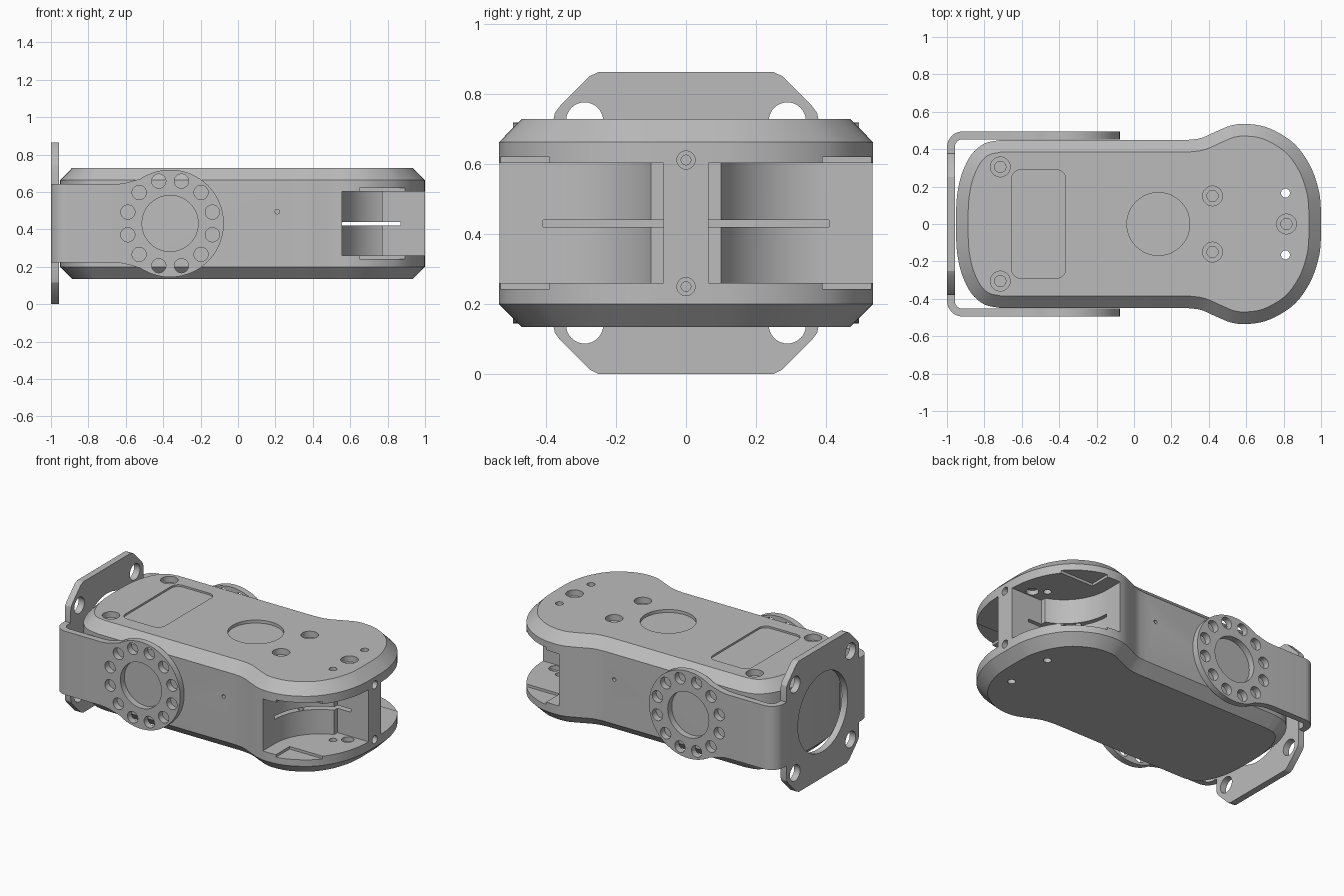
import bpy, bmesh, math
from mathutils import Vector

if "Cube" in bpy.data.objects:
    bpy.data.objects.remove(bpy.data.objects["Cube"], do_unlink=True)

grey = bpy.data.materials.new("light_grey")
grey.use_nodes = True
grey.diffuse_color = (0.5, 0.5, 0.5, 1)
grey.node_tree.nodes["Principled BSDF"].inputs["Base Color"].default_value = (0.5, 0.5, 0.5, 1)

MID = 0.432  # height of the horizontal symmetry plane
AXES = {"x": lambda u, v, w: (w, u, v),
        "y": lambda u, v, w: (u, w, v),
        "z": lambda u, v, w: (u, v, w)}


def loft(name, rings, axis="z"):
    """Closed solid through rings of (points, level)."""
    bm = bmesh.new()
    loops = [[bm.verts.new(AXES[axis](u, v, w)) for u, v in pts] for pts, w in rings]
    n = len(loops[0])
    for a, b in zip(loops, loops[1:]):
        for i in range(n):
            j = (i + 1) % n
            bm.faces.new((a[i], a[j], b[j], b[i]))
    bm.faces.new(loops[0][::-1])
    bm.faces.new(loops[-1])
    bmesh.ops.recalc_face_normals(bm, faces=bm.faces[:])
    mesh = bpy.data.meshes.new(name)
    bm.to_mesh(mesh)
    bm.free()
    mesh.materials.append(grey)
    ob = bpy.data.objects.new(name, mesh)
    bpy.context.collection.objects.link(ob)
    return ob


def prism(pts, lo, hi, axis="z", name="cutter"):
    return loft(name, [(pts, lo), (pts, hi)], axis)


def arc(cu, cv, r, start, end, n):
    return [(cu + r * math.cos(math.radians(start + (end - start) * i / n)),
             cv + r * math.sin(math.radians(start + (end - start) * i / n))) for i in range(n + 1)]


def cylinder(cu, cv, r, lo, hi, axis="z", n=32):
    return prism(arc(cu, cv, r, 0, 360, n)[:-1], lo, hi, axis)


def rect(u0, u1, v0, v1):
    return [(u0, v0), (u1, v0), (u1, v1), (u0, v1)]


def combine(target, tool, operation="DIFFERENCE"):
    mod = target.modifiers.new("boolean", "BOOLEAN")
    mod.operation, mod.solver, mod.object = operation, "EXACT", tool
    bpy.context.view_layer.objects.active = target
    bpy.ops.object.modifier_apply(modifier=mod.name)
    bpy.data.objects.remove(tool, do_unlink=True)


def spline(pts, steps=4):
    """Smooth curve through the points."""
    p = [Vector(q) for q in pts]
    p = [2 * p[0] - p[1]] + p + [2 * p[-1] - p[-2]]
    out = []
    for a, b, c, d in zip(p, p[1:], p[2:], p[3:]):
        for k in range(steps):
            t = k / steps
            out.append(0.5 * (2 * b + (c - a) * t + (2 * a - 5 * b + 4 * c - d) * t * t
                              + (3 * b - a - 3 * c + d) * t ** 3))
    return out + [p[-2]]


def inset(pts, dist):
    out = []
    for i, p in enumerate(pts):
        t = (pts[(i + 1) % len(pts)] - pts[i - 1]).normalized()
        out.append(p + Vector((t.y, -t.x)) * dist)
    return out


# Body: rounded outline with a flared end and chamfered top and bottom
half = (spline([(-0.952, 0.06), (-0.945, 0.16), (-0.92, 0.27), (-0.87, 0.37), (-0.80, 0.43), (-0.71, 0.45)])
        + spline([(0.29, 0.45), (0.36, 0.46), (0.44, 0.495), (0.52, 0.527), (0.6, 0.535), (0.7, 0.52),
                  (0.8, 0.472), (0.88, 0.405), (0.95, 0.295), (0.99, 0.17), (1.0, 0.07)]))
outline = half + [Vector((p.x, -p.y)) for p in reversed(half)]
small = inset(outline, 0.065)
body = loft("body", [(small, 0.135), (outline, 0.2), (outline, 0.663), (small, 0.729)])
TOP = 0.729

# Side pockets with a concave wall, leaving a central web
for s in (1, -1):
    wall = arc(0.885, 0.41, 0.33, 180, 250, 20)
    pocket = [(0.555, 0.7)] + wall + [(0.772, 0.065), (1.1, 0.065), (1.1, 0.7)]
    combine(body, prism([(x, s * y) for x, y in pocket], 0.26, 0.604))
    # Shallow relief along the plate edges
    edge = rect(0.65, 1.1, min(s * 0.39, s * 0.7), max(s * 0.39, s * 0.7))
    combine(body, prism(edge, 0.243, 0.621))
    # Blind holes inside the pocket, through holes and side pin hole
    combine(body, cylinder(0.6, s * 0.2, 0.018, 0.23, 0.634))
    combine(body, cylinder(0.88, s * 0.11, 0.038, 0.23, 0.634))
    combine(body, cylinder(0.81, s * 0.165, 0.024, 0.1, 0.8))
    combine(body, cylinder(0.21, 0.495, 0.012, s * 0.42, s * 0.5, "y", 16))
# Slit through the web
combine(body, prism(rect(0.52, 0.87, -0.409, 0.409), 0.421, 0.441))

# Top recesses: round window and rounded panel
combine(body, cylinder(0.13, 0, 0.168, TOP - 0.02, 0.8, n=64))
panel = []
for cx, cy, a in ((-0.415, 0.24, 0), (-0.605, 0.24, 90), (-0.605, -0.24, 180), (-0.415, -0.24, 270)):
    panel += arc(cx, cy, 0.05, a, a + 90, 6)
combine(body, prism(panel, TOP - 0.012, 0.8))

# Counterbored screw holes
for x, y in ((-0.715, 0.305), (-0.715, -0.305), (0.42, 0.15), (0.42, -0.15), (0.815, 0)):
    combine(body, cylinder(x, y, 0.053, TOP - 0.04, 0.8))
    combine(body, cylinder(x, y, 0.03, TOP - 0.1, 0.8))
for z in (0.25, 0.612):
    combine(body, cylinder(0, z, 0.026, 0.95, 1.1, "x"))
    combine(body, cylinder(0, z, 0.014, 0.9, 1.1, "x"))

# Bracket: bent strip trimmed to arms with round ends
outer = [(0, 0.495)] + arc(-0.915, 0.41, 0.085, 90, 180, 10)
inner = arc(-0.915, 0.41, 0.043, 180, 90, 10) + [(0, 0.453)]
strip = (outer + [(x, -y) for x, y in reversed(outer)]
         + [(x, -y) for x, y in reversed(inner)] + inner)
bracket = prism(strip, 0.05, 0.85, name="bracket")
low = [(-1.1, -0.21), (-0.66, -0.21), (-0.62, -0.213), (-0.58, -0.222)]
silhouette = ([(x, MID + z) for x, z in low] + arc(-0.363, MID, 0.287, -124, 124, 56)
              + [(x, MID - z) for x, z in reversed(low)])
combine(bracket, prism(silhouette, -0.7, 0.7, "y"), "INTERSECT")

# Mounting plate with clipped corners
corner = [(0.38, 0.2), (0.38, 0.29), (0.375, 0.315), (0.36, 0.335), (0.275, 0.42), (0.25, 0.432)]
right = corner[::-1] + [(y, -z) for y, z in corner]
right = [(y, -z) for y, z in corner[::-1]] + corner
plate = [(y, MID + z) for y, z in right] + [(-y, MID + z) for y, z in reversed(right)]
combine(bracket, prism(plate, -1.0, -0.957, "x"), "UNION")
combine(bracket, cylinder(0, MID, 0.26, -1.1, -0.9, "x", 64))
for sy in (1, -1):
    for sz in (1, -1):
        combine(bracket, cylinder(sy * 0.29, MID + sz * 0.292, 0.053, -1.1, -0.9, "x"))

# Hub and bolt circle through both arms
combine(bracket, cylinder(-0.363, MID, 0.15, -0.7, 0.7, "y", 64))
for u, v in arc(-0.363, MID, 0.234, 15, 345, 11):
    combine(bracket, cylinder(u, v, 0.038, -0.7, 0.7, "y", 24))

# Smooth curved walls, keep edges crisp
bpy.ops.object.select_all(action="DESELECT")
for ob in (body, bracket):
    ob.select_set(True)
    bpy.context.view_layer.objects.active = ob
bpy.ops.object.shade_smooth_by_angle(angle=math.radians(25))
